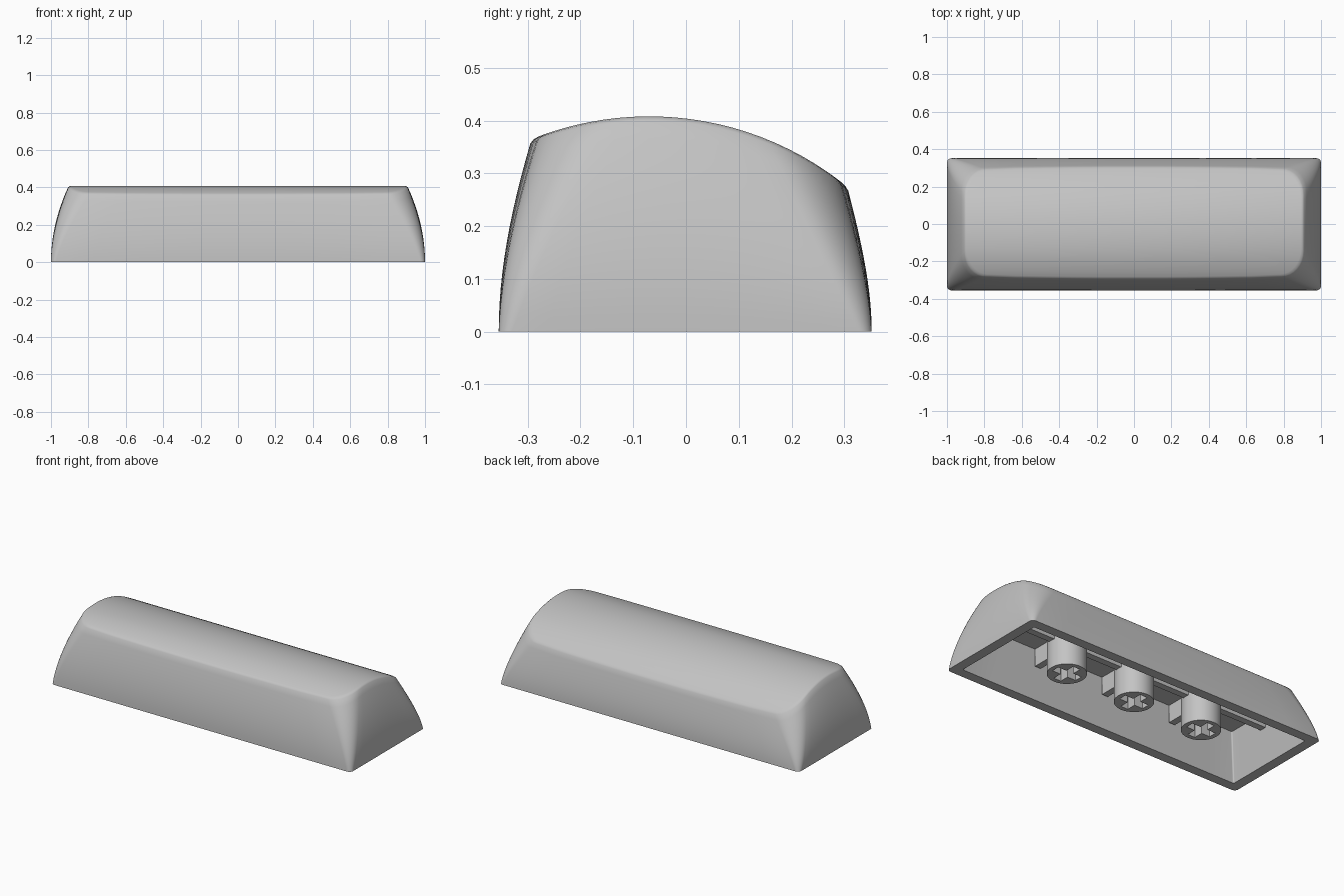
import bpy, bmesh, math

if "Cube" in bpy.data.objects:
    bpy.data.objects.remove(bpy.data.objects["Cube"], do_unlink=True)

GREY = (0.55, 0.55, 0.55, 1)
mat = bpy.data.materials.new("light grey plastic")
mat.use_nodes = True
mat.diffuse_color = GREY
bsdf = mat.node_tree.nodes["Principled BSDF"]
bsdf.inputs["Base Color"].default_value = GREY
bsdf.inputs["Roughness"].default_value = 0.6


def finish(name, bm, angle=30):
    bmesh.ops.recalc_face_normals(bm, faces=bm.faces)
    mesh = bpy.data.meshes.new(name)
    bm.to_mesh(mesh)
    bm.free()
    mesh.materials.append(mat)
    ob = bpy.data.objects.new(name, mesh)
    bpy.context.collection.objects.link(ob)
    bpy.ops.object.select_all(action="DESELECT")
    ob.select_set(True)
    bpy.context.view_layer.objects.active = ob
    bpy.ops.object.shade_smooth_by_angle(angle=math.radians(angle))
    return ob


def dome(y):
    """Height of the cylindrical top surface."""
    return 0.408 - 0.595 + math.sqrt(0.595 ** 2 - (y + 0.07) ** 2)


def ring(hx, yf, yb, rx, ry, bow=0.0):
    """Rounded rectangle, symmetric in x, with slightly bowed long sides."""
    half = []
    steps = 8
    edge = [(hx - rx) * f for f in (0.2, 0.4, 0.6, 0.8)]
    half += [(x, yf + bow * (x / hx) ** 2) for x in edge]
    for i in range(steps + 1):
        a = math.pi / 2 * i / steps
        half.append((hx - rx + rx * math.sin(a), yf + bow + ry - ry * math.cos(a)))
    y0, y1 = yf + bow + ry, yb - bow - ry
    half += [(hx, y0 + (y1 - y0) * i / 10) for i in range(1, 10)]
    for i in range(steps + 1):
        a = math.pi / 2 * i / steps
        half.append((hx - rx + rx * math.cos(a), yb - bow - ry + ry * math.sin(a)))
    half += [(x, yb - bow * (x / hx) ** 2) for x in reversed(edge)]
    return half + [(-x, y) for x, y in reversed(half)]


def bridge(bm, a, b):
    n = len(a)
    for i in range(n):
        j = (i + 1) % n
        bm.faces.new((a[i], a[j], b[j], b[i]))


def cap(bm, r):
    """Close a ring with strips running straight across in x."""
    n = len(r)
    for i in range(n // 2 - 1):
        bm.faces.new((r[i], r[i + 1], r[n - 2 - i], r[n - 1 - i]))


# Hollow cap shell: outer walls, domed top, rim and tapered cavity
bm = bmesh.new()


def outer(t, inset=0.0):
    q = t * t
    return ring(1 - 0.095 * q - inset, -0.355 + 0.062 * q + inset,
                0.352 - 0.046 * q - inset, 0.025 + 0.09 * t,
                0.025 + 0.115 * t, 0.012 * t)


rings = []
for k in range(13):
    t = 0.98 * k / 12
    rings.append([bm.verts.new((x, y, t * dome(y))) for x, y in outer(t)])
for t, inset in ((0.994, 0.004), (1.0, 0.012)):
    rings.append([bm.verts.new((x, y, t * dome(y))) for x, y in outer(t, inset)])
for a, b in zip(rings, rings[1:]):
    bridge(bm, a, b)
cap(bm, rings[-1])
rim = [bm.verts.new((x, y, 0)) for x, y in ring(0.94, -0.296, 0.294, 0.008, 0.008)]
ceiling = [bm.verts.new((x, y, 0.27)) for x, y in ring(0.88, -0.24, 0.22, 0.008, 0.008)]
bridge(bm, rings[0], rim)
bridge(bm, rim, ceiling)
cap(bm, ceiling)
finish("cap_shell", bm, 35)


# Round mounting stems with cross-shaped sockets
def stem(name, cx):
    bm = bmesh.new()
    r, arm, w, z0, z1 = 0.107, 0.08, 0.024, 0.02, 0.28
    circle = [(r * math.cos(math.tau * i / 48), r * math.sin(math.tau * i / 48))
              for i in range(48)]
    cross = []
    for k in range(4):
        c, s = math.cos(k * math.pi / 2), math.sin(k * math.pi / 2)
        cross += [(x * c - y * s, x * s + y * c)
                  for x, y in ((arm, -w), (arm, w), (w, w))]
    edges = []
    for loop in (circle, cross):
        vs = [bm.verts.new((cx + x, y, z0)) for x, y in loop]
        edges += [bm.edges.new((vs[i - 1], vs[i])) for i in range(len(vs))]
    bmesh.ops.triangle_fill(bm, edges=edges, use_beauty=True)
    geo = bmesh.ops.extrude_face_region(bm, geom=bm.faces[:], use_keep_orig=True)
    for v in geo["geom"]:
        if isinstance(v, bmesh.types.BMVert):
            v.co.z = z1
    finish(name, bm)


# Stiffening ribs under the top
def rib(name, cx, sx, sy, z0, z1):
    bm = bmesh.new()
    bmesh.ops.create_cube(bm, size=1)
    for v in bm.verts:
        v.co = (cx + v.co.x * sx, v.co.y * sy, z0 + (v.co.z + 0.5) * (z1 - z0))
    finish(name, bm)


for label, cx in (("right", -0.465), ("middle", 0), ("left", 0.465)):
    stem(label + "_stem", cx)
    rib(label + "_cross_rib", cx, 0.04, 0.48, 0.165, 0.28)
rib("long_rib", 0, 1.79, 0.04, 0.187, 0.28)
